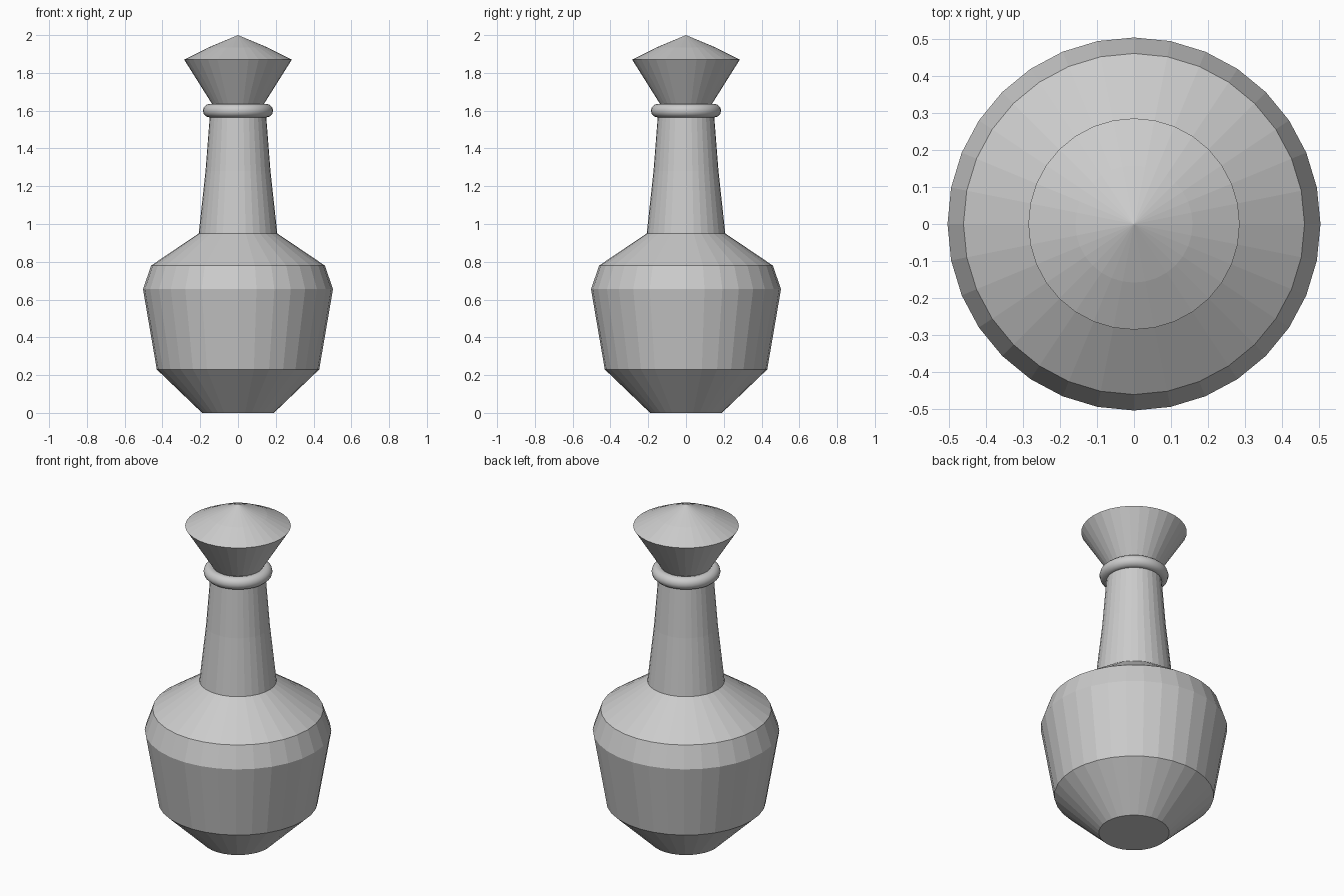
import bpy, bmesh, math

if "Cube" in bpy.data.objects:
    bpy.data.objects.remove(bpy.data.objects["Cube"])

SIDES = 32

glass = bpy.data.materials.new("plain_grey")
glass.diffuse_color = (0.6, 0.6, 0.6, 1)
glass.use_nodes = True
glass.node_tree.nodes["Principled BSDF"].inputs["Base Color"].default_value = glass.diffuse_color


def lathe(name, profile, sides=SIDES, closed=False, smooth=False):
    """Spin (radius, z) points round z; radius 0 makes a tip, open ends are capped."""
    bm = bmesh.new()
    rings = []
    for r, z in profile:
        if r == 0:
            rings.append([bm.verts.new((0, 0, z))] * sides)
        else:
            rings.append([bm.verts.new((r * math.cos(2 * math.pi * i / sides),
                                        r * math.sin(2 * math.pi * i / sides), z))
                          for i in range(sides)])
    pairs = list(zip(rings, rings[1:]))
    if closed:
        pairs.append((rings[-1], rings[0]))
    for a, b in pairs:
        for i in range(sides):
            j = (i + 1) % sides
            bm.faces.new(list(dict.fromkeys((a[i], a[j], b[j], b[i]))))
    if not closed:
        for ring in (rings[0], rings[-1]):
            if ring[0] is not ring[1]:
                bm.faces.new(ring)
    bmesh.ops.recalc_face_normals(bm, faces=bm.faces)
    for f in bm.faces:
        f.smooth = smooth
    mesh = bpy.data.meshes.new(name)
    bm.to_mesh(mesh)
    bm.free()
    mesh.materials.append(glass)
    obj = bpy.data.objects.new(name, mesh)
    bpy.context.collection.objects.link(obj)
    return obj


# Bottle body with tapering neck
lathe("bottle", [(0.19, 0), (0.43, 0.23), (0.503, 0.655), (0.46, 0.78),
                 (0.208, 0.95), (0.172, 1.28), (0.147, 1.60)])

# Rounded ring round the lip
lathe("lip_ring", [(0.15 + 0.036 * math.cos(a), 1.60 + 0.036 * math.sin(a))
                   for a in (2 * math.pi * k / 12 for k in range(12))],
      closed=True, smooth=True)

# Flared stopper with a low domed top
lathe("stopper", [(0.115, 1.60), (0.285, 1.87), (0.158, 1.934), (0, 2.0)])
